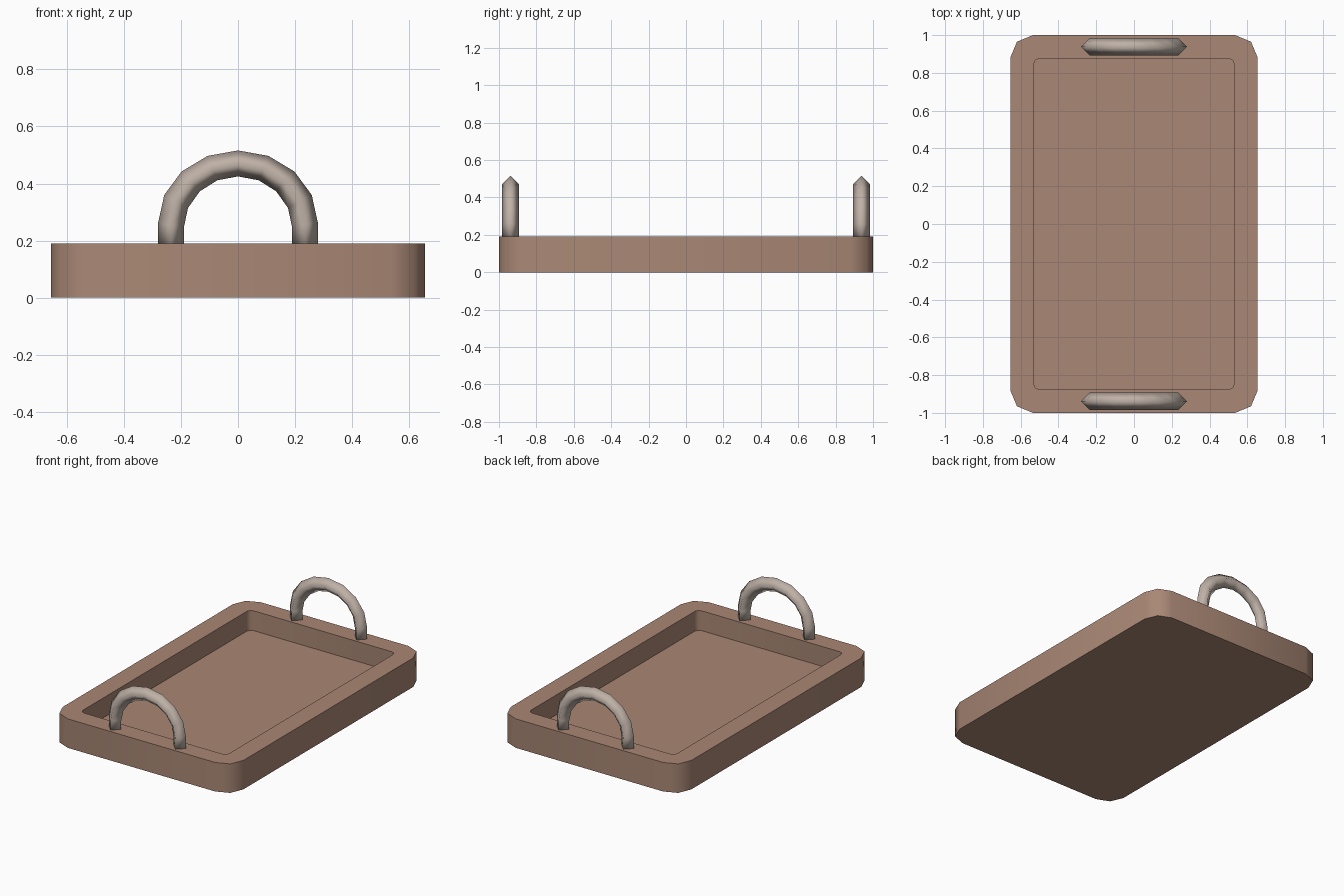
import bpy, bmesh
from math import pi, sin, cos, radians

cube = bpy.data.objects.get("Cube")
if cube:
    bpy.data.objects.remove(cube, do_unlink=True)


def material(name, rgb):
    mat = bpy.data.materials.new(name)
    mat.use_nodes = True
    mat.diffuse_color = (*rgb, 1)
    mat.node_tree.nodes["Principled BSDF"].inputs["Base Color"].default_value = (*rgb, 1)
    return mat


def loft(name, rings, mat, angle):
    """Skin a list of closed rings and cap both ends."""
    bm = bmesh.new()
    loops = [[bm.verts.new(p) for p in ring] for ring in rings]
    n = len(rings[0])
    for a, b in zip(loops, loops[1:]):
        for i in range(n):
            j = (i + 1) % n
            bm.faces.new((a[i], a[j], b[j], b[i]))
    bm.faces.new(loops[0][::-1])
    bm.faces.new(loops[-1])
    bmesh.ops.recalc_face_normals(bm, faces=bm.faces)
    mesh = bpy.data.meshes.new(name)
    bm.to_mesh(mesh)
    bm.free()
    mesh.materials.append(mat)
    obj = bpy.data.objects.new(name, mesh)
    bpy.context.collection.objects.link(obj)
    bpy.ops.object.select_all(action='DESELECT')
    obj.select_set(True)
    bpy.context.view_layer.objects.active = obj
    bpy.ops.object.shade_smooth_by_angle(angle=radians(angle))
    return obj


def rounded_rect(hx, hy, r, z, steps=2):
    ring = []
    for k, (sx, sy) in enumerate(((1, 1), (-1, 1), (-1, -1), (1, -1))):
        for s in range(steps + 1):
            a = (k + s / steps) * pi / 2
            ring.append((sx * (hx - r) + r * cos(a), sy * (hy - r) + r * sin(a), z))
    return ring


wood = material("brown wood", (0.40, 0.245, 0.178))
metal = material("warm grey", (0.52, 0.44, 0.385))

# Tray: outer wall, flat rim, inner wall and recessed floor
TOP, FLOOR = 0.19, 0.06
loft("tray", [
    rounded_rect(0.655, 1.0, 0.12, 0),
    rounded_rect(0.655, 1.0, 0.12, TOP),
    rounded_rect(0.53, 0.877, 0.03, TOP),
    rounded_rect(0.53, 0.877, 0.03, FLOOR),
], wood, 50)


# Arched handles with a four-sided section
def handle_ring(a, y, base=None):
    def point(rx, rz, cz, dy):
        z = cz + rz * sin(a) if base is None else base
        return (rx * cos(a), y + dy, z)
    return [point(0.28, 0.253, 0.263, 0), point(0.235, 0.216, 0.254, 0.046),
            point(0.19, 0.18, 0.245, 0), point(0.235, 0.216, 0.254, -0.046)]


for name, y in (("front_handle", -0.938), ("back_handle", 0.938)):
    arch = [handle_ring(i * pi / 8, y) for i in range(9)]
    feet = [handle_ring(a, y, TOP - 0.01) for a in (0, pi)]
    loft(name, [feet[0], *arch, feet[1]], metal, 180)
